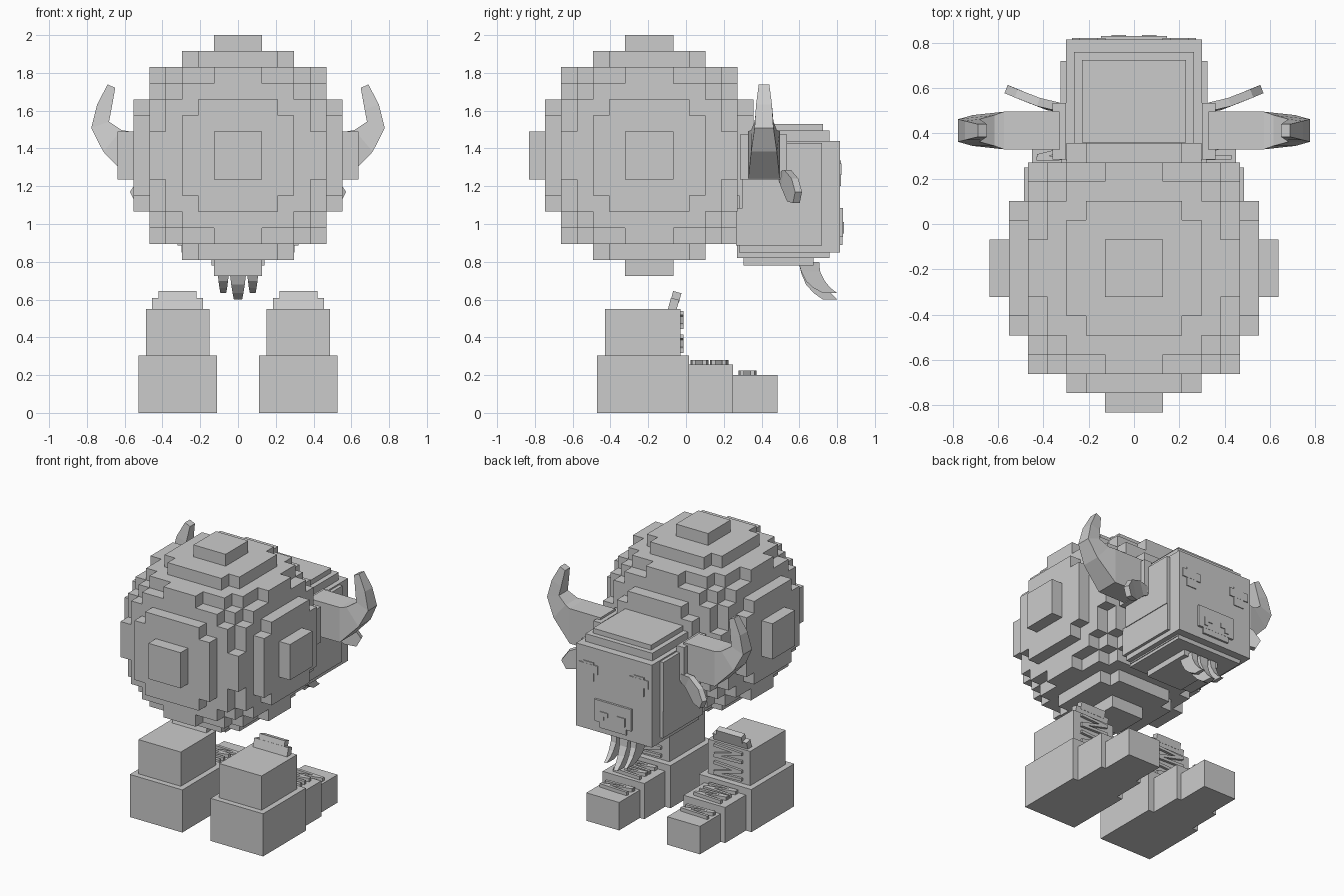
import bpy, bmesh, math
from mathutils import Vector, Matrix

cube = bpy.data.objects.get("Cube")
if cube:
    bpy.data.objects.remove(cube, do_unlink=True)

grey = bpy.data.materials.new("plain_grey")
grey.use_nodes = True
grey.diffuse_color = (0.6, 0.6, 0.6, 1)
grey.node_tree.nodes["Principled BSDF"].inputs["Base Color"].default_value = (0.6, 0.6, 0.6, 1)


def finish(name, bm):
    bmesh.ops.recalc_face_normals(bm, faces=bm.faces)
    me = bpy.data.meshes.new(name)
    bm.to_mesh(me)
    bm.free()
    me.materials.append(grey)
    ob = bpy.data.objects.new(name, me)
    bpy.context.collection.objects.link(ob)
    return ob


def add_box(bm, x, y, z, turn=None):
    """Box from (min, max) ranges, optionally turned about its centre."""
    lo, hi = Vector((x[0], y[0], z[0])), Vector((x[1], y[1], z[1]))
    m = Matrix.Translation((lo + hi) / 2)
    if turn:
        m = m @ turn
    bmesh.ops.create_cube(bm, size=1, matrix=m @ Matrix.Diagonal((*(hi - lo), 1)))


def boxes(name, *ranges):
    bm = bmesh.new()
    for r in ranges:
        add_box(bm, *r)
    return finish(name, bm)


def loft(bm, rings):
    rows = [[bm.verts.new(p) for p in r] for r in rings]
    n = len(rows[0])
    for a, b in zip(rows, rows[1:]):
        for i in range(n):
            bm.faces.new((a[i], a[(i + 1) % n], b[(i + 1) % n], b[i]))
    bm.faces.new(rows[0])
    bm.faces.new(rows[-1])


def side(s, a, b):
    return tuple(sorted((s * a, s * b)))


# Stepped ball body, made of the outer faces of a block sphere
def block_ball(name, centre, unit, reach, limit):
    span = range(-reach, reach + 1)
    cells = {(i, j, k) for i in span for j in span for k in span
             if i * i + j * j + k * k <= limit}
    bm = bmesh.new()
    for c in cells:
        for axis in range(3):
            for sign in (-1, 1):
                near = list(c)
                near[axis] += sign
                if tuple(near) in cells:
                    continue
                quad = []
                for u, v in ((-1, -1), (1, -1), (1, 1), (-1, 1)):
                    p = Vector(c)
                    p[axis] += sign / 2
                    p[(axis + 1) % 3] += sign * u / 2
                    p[(axis + 2) % 3] += v / 2
                    quad.append(bm.verts.new(centre + p * unit))
                bm.faces.new(quad)
    bmesh.ops.remove_doubles(bm, verts=bm.verts, dist=unit / 100)
    return finish(name, bm)


block_ball("body", Vector((0, -0.195, 1.3625)), 0.085, 7, 51)

# Head: nested boxes that give stepped edges
boxes("head",
      ((-0.3, 0.3), (0.28, 0.815), (0.85, 1.44)),
      ((-0.265, 0.265), (0.28, 0.76), (0.84, 1.495)),
      ((-0.23, 0.23), (0.36, 0.725), (1.4, 1.53)),
      ((-0.325, 0.325), (0.3, 0.72), (1.08, 1.43)))
boxes("jaw",
      ((-0.32, 0.32), (0.265, 0.72), (0.885, 1.085)),
      ((-0.26, 0.26), (0.27, 0.76), (0.82, 1.0)),
      ((-0.14, 0.14), (0.305, 0.675), (0.78, 0.9)))

# Face plates
boxes("snout",
      ((-0.145, 0.145), (0.8, 0.83), (0.93, 1.085)),
      ((-0.105, 0.105), (0.8, 0.829), (0.89, 1.0)))
for s, tag in ((1, "left"), (-1, "right")):
    boxes(tag + "_nostril", (side(s, 0.035, 0.1), (0.82, 0.836), (0.98, 1.01)),
          (side(s, 0.07, 0.1), (0.82, 0.836), (0.95, 1.0)))
    boxes(tag + "_eye", (side(s, 0.125, 0.275), (0.81, 0.822), (1.26, 1.32)),
          (side(s, 0.16, 0.24), (0.81, 0.821), (1.2, 1.335)))

# Beard: three curved locks
bm = bmesh.new()
locks = [(0, 0.05, 0.0), (0.078, 0.035, 0.035), (-0.078, 0.035, 0.035)]
edge = [(0.595, 0.705, 0.8), (0.61, 0.71, 0.74), (0.635, 0.735, 0.68),
        (0.675, 0.765, 0.635), (0.725, 0.8, 0.6)]
for cx, half, lift in locks:
    rings = []
    for i, (back, front, z) in enumerate(edge):
        w = half * (1 - 0.14 * i)
        z += lift * i / 4
        rings.append([(cx - w, back, z), (cx + w, back, z),
                      (cx + w * 0.7, front, z), (cx - w * 0.7, front, z)])
    loft(bm, rings)
finish("beard", bm)

# Horns, their mounts and the ears
horn_path = [(0.33, 1.365, 0.085, 0.125, 0), (0.575, 1.365, 0.083, 0.125, 0),
             (0.665, 1.44, 0.068, 0.075, 40), (0.73, 1.525, 0.05, 0.05, 70),
             (0.708, 1.62, 0.042, 0.04, 108), (0.67, 1.73, 0.028, 0.022, 115)]
ear_path = [(0.33, 0.515, 1.255, 0.025), (0.4, 0.53, 1.24, 0.045),
            (0.49, 0.565, 1.18, 0.06), (0.55, 0.59, 1.14, 0.03)]
for s, tag in ((1, "left"), (-1, "right")):
    boxes(tag + "_horn_mount", (side(s, 0.3, 0.36), (0.285, 0.535), (1.235, 1.475)))
    bm = bmesh.new()
    rings = []
    for x, z, depth, h, angle in horn_path:
        a = math.radians(angle)
        dx, dz = -math.sin(a) * h, math.cos(a) * h
        rings.append([(s * (x + u * dx), 0.413 + v * depth, z + u * dz)
                      for u, v in ((-1, -1), (1, -1), (1, 1), (-1, 1))])
    loft(bm, rings)
    finish(tag + "_horn", bm)

    bm = bmesh.new()
    rings = []
    for x, y, z, r in ear_path:
        rings.append([(s * (x + u * r * 0.5 - v * 0.007), y + u * r * 0.2 + v * 0.018, z + u * r)
                      for u, v in ((-1, -1), (1, -1), (1, 1), (-1, 1))])
    loft(bm, rings)
    finish(tag + "_ear", bm)


# Shoes with stepped toes, tongues and zigzag laces
def lace_patch(bm, cx, y, z, flat):
    """Two bars and a diagonal, lying on a top face or on an upright face."""
    axis = "Z" if flat else "Y"
    lo, hi = y if flat else z
    for pos, deg in ((lo + 0.012, 2), ((lo + hi) / 2, 14), (hi - 0.012, -3)):
        span = (pos - 0.01, pos + 0.01)
        add_box(bm, (cx - 0.11, cx + 0.11), span if flat else y, z if flat else span,
                Matrix.Rotation(math.radians(deg), 4, axis))


for s, tag in ((1, "left"), (-1, "right")):
    cx = s * 0.32
    boxes(tag + "_foot",
          ((cx - 0.208, cx + 0.208), (-0.47, 0.015), (0, 0.305)),
          ((cx - 0.165, cx + 0.165), (0.0, 0.25), (0, 0.255)),
          ((cx - 0.13, cx + 0.13), (0.24, 0.485), (0, 0.2)))
    boxes(tag + "_ankle", ((cx - 0.168, cx + 0.168), (-0.43, -0.03), (0.3, 0.55)))
    tilt = Matrix.Rotation(math.radians(-15), 4, "X")
    boxes(tag + "_tongue",
          ((cx - 0.135, cx + 0.135), (-0.09, -0.045), (0.53, 0.605), tilt),
          ((cx - 0.1, cx + 0.1), (-0.075, -0.03), (0.59, 0.64), tilt))
    bm = bmesh.new()
    for y, z in (((0.025, 0.115), (0.25, 0.28)), ((0.13, 0.22), (0.25, 0.28)),
                 ((0.28, 0.37), (0.195, 0.225))):
        lace_patch(bm, cx, y, z, True)
    for z in ((0.32, 0.41), (0.445, 0.535)):
        lace_patch(bm, cx, (-0.035, -0.012), z, False)
    finish(tag + "_laces", bm)
